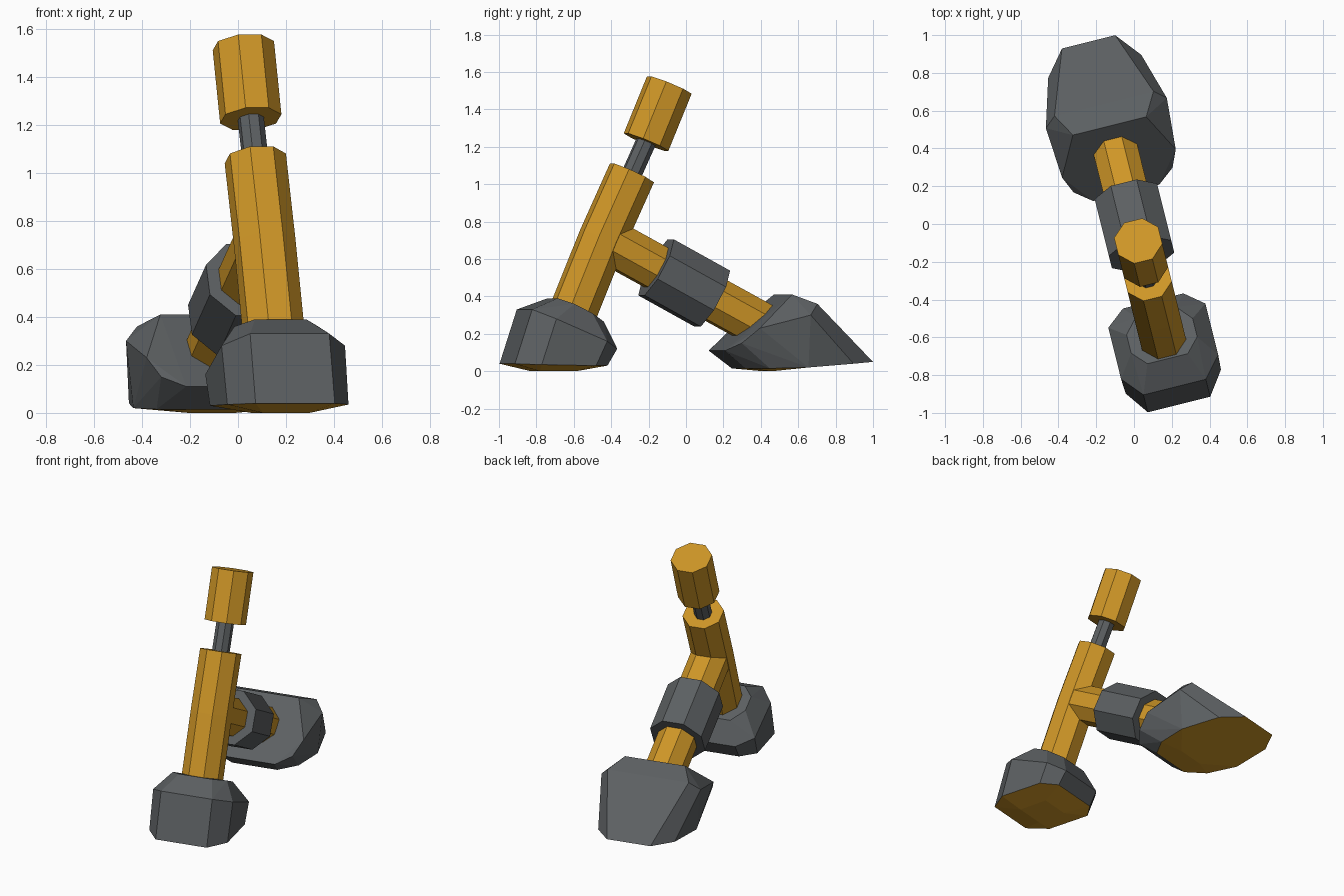
import bpy, bmesh
from math import radians, pi, cos, sin
from mathutils import Vector, Matrix

cube = bpy.data.objects.get("Cube")
if cube:
    bpy.data.objects.remove(cube, do_unlink=True)

# The whole model is symmetric about one upright plane, turned about z
YAW = Matrix.Rotation(radians(14), 3, 'Z')


def material(name, rgb):
    m = bpy.data.materials.new(name)
    m.use_nodes = True
    colour = (*rgb, 1)
    m.diffuse_color = colour
    m.node_tree.nodes["Principled BSDF"].inputs["Base Color"].default_value = colour
    return m


ORANGE = material("orange", (0.62, 0.305, 0.02))
GREY = material("dark grey", (0.107, 0.116, 0.122))


def finish(name, bm, *mats):
    bmesh.ops.recalc_face_normals(bm, faces=bm.faces)
    bmesh.ops.transform(bm, matrix=YAW, verts=bm.verts)
    mesh = bpy.data.meshes.new(name)
    bm.to_mesh(mesh)
    bm.free()
    for m in mats:
        mesh.materials.append(m)
    ob = bpy.data.objects.new(name, mesh)
    bpy.context.collection.objects.link(ob)
    return ob


def tube(name, path, radius, mat, sides=8):
    """Octagonal tube swept along (y, z) points, mitred at the bends."""
    pts = [Vector((0, y, z)) for y, z in path]
    bm = bmesh.new()
    rings = []
    for i, p in enumerate(pts):
        along = (pts[min(i + 1, len(pts) - 1)] - pts[max(i - 1, 0)]).normalized()
        side = Vector((1, 0, 0))
        up = along.cross(side)
        angles = [2 * pi * (k + 0.5) / sides for k in range(sides)]
        rings.append([bm.verts.new(p + radius * (cos(a) * side + sin(a) * up))
                      for a in angles])
    for a, b in zip(rings, rings[1:]):
        for k in range(sides):
            n = (k + 1) % sides
            bm.faces.new((a[k], a[n], b[n], b[k]))
    bm.faces.new(rings[0])
    bm.faces.new(rings[-1])
    return finish(name, bm, mat)


def foot(name, half):
    """Faceted foot: mirrored hull, grey with an orange sole."""
    bm = bmesh.new()
    for x, y, z in half:
        for s in (-1, 1):
            bm.verts.new((s * x, y, z))
    hull = bmesh.ops.convex_hull(bm, input=bm.verts)
    loose = {g for g in hull["geom_interior"] + hull["geom_unused"]
             if isinstance(g, bmesh.types.BMVert)}
    bmesh.ops.delete(bm, geom=list(loose), context='VERTS')
    bmesh.ops.recalc_face_normals(bm, faces=bm.faces)
    bmesh.ops.dissolve_limit(bm, angle_limit=radians(4), verts=bm.verts, edges=bm.edges)
    bm.normal_update()
    for f in bm.faces:
        f.material_index = 1 if f.normal.z < -0.9 else 0
    return finish(name, bm, GREY, ORANGE)


# Upright shaft with thin rod and grip
tube("main_shaft", [(-0.298, 1.06), (-0.462, 0.705), (-0.65, 0.25)], 0.13, ORANGE)
tube("thin_rod", [(-0.2, 1.27), (-0.32, 1.01)], 0.055, GREY)
tube("top_grip", [(-0.092, 1.53), (-0.22, 1.225)], 0.13, ORANGE)

# Rear branch with its sleeve
tube("rear_branch", [(-0.44, 0.702), (0.45, 0.226)], 0.128, ORANGE)
tube("branch_sleeve", [(-0.165, 0.555), (0.145, 0.388)], 0.184, GREY)

# Front foot: sole, rim, shoulder, collar
foot("front_foot", [
    (.1, -.83, 0), (.1, -.63, 0),
    (.17, -.985, .04), (.26, -.86, .035), (.26, -.56, .03), (.17, -.475, .03),
    (.17, -.89, .33), (.265, -.78, .28), (.265, -.5, .16), (.165, -.42, .12),
    (.11, -.735, .39), (.18, -.66, .36), (.18, -.56, .31), (.11, -.48, .265)])

# Rear foot: sole, toe, collar
foot("rear_foot", [
    (.1, .45, 0), (.15, .29, .015), (.25, .4, .015), (.3, .6, .02),
    (.254, .86, .04), (.145, .994, .05),
    (.18, .17, .11), (.27, .24, .15), (.31, .33, .23),
    (.33, .605, .3), (.27, .657, .36), (.2, .535, .41)])
